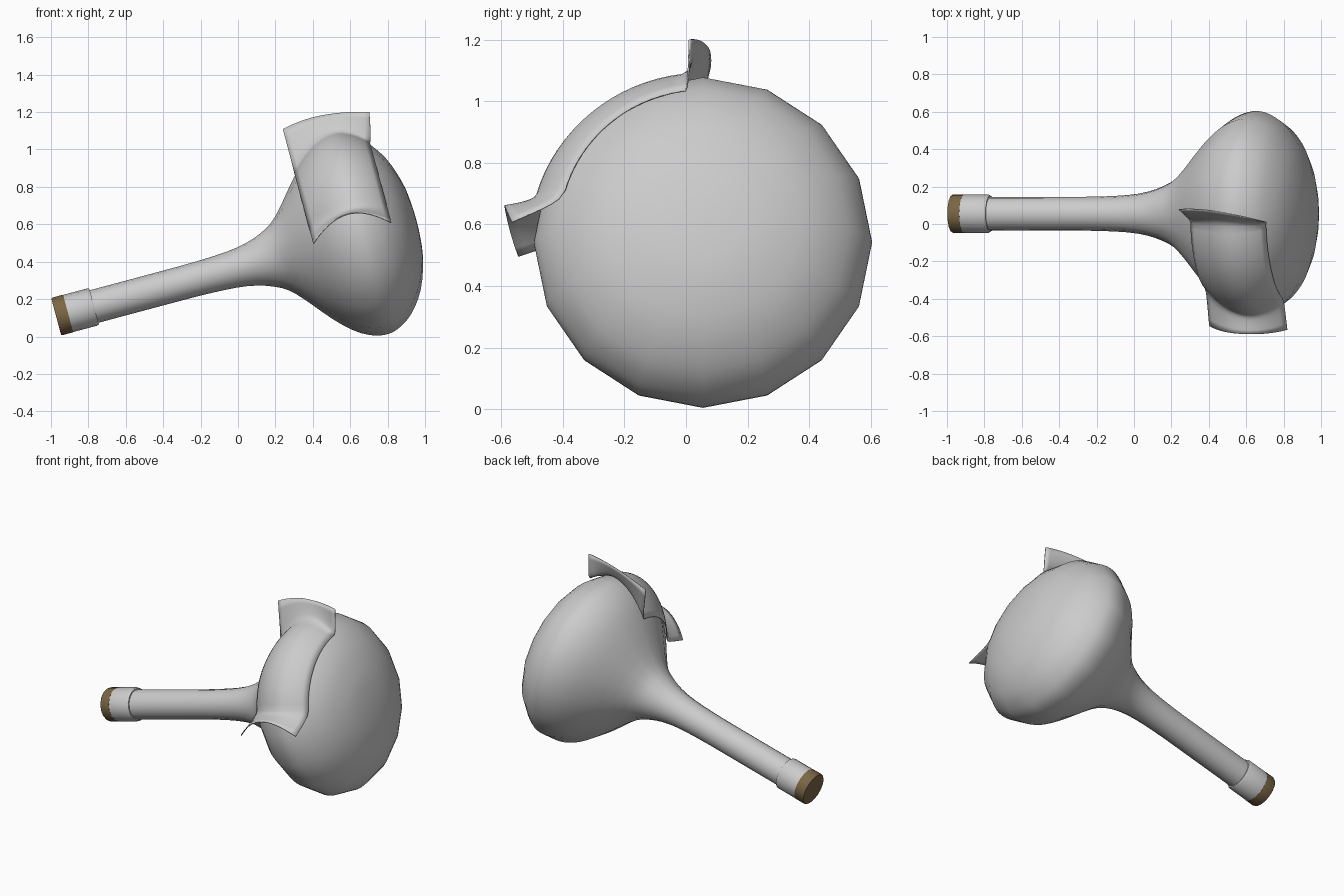
import bpy, bmesh, math
from mathutils import Vector

if "Cube" in bpy.data.objects:
    bpy.data.objects.remove(bpy.data.objects["Cube"])

# Bottle frame: tilted axis from the cork end towards the rounded base
TILT = math.radians(15)
P0 = Vector((-0.972, 0.055, 0.106))
U = Vector((math.cos(TILT), 0, math.sin(TILT)))
N = Vector((-math.sin(TILT), 0, math.cos(TILT)))
FRONT = Vector((0, -1, 0))
SIDES = 16


def place(t, r, a):
    return P0 + U * t + (FRONT * math.cos(a) + N * math.sin(a)) * r


def material(name, rgb):
    m = bpy.data.materials.new(name)
    m.diffuse_color = (*rgb, 1)
    m.use_nodes = True
    m.node_tree.nodes["Principled BSDF"].inputs["Base Color"].default_value = m.diffuse_color
    return m


grey = material("pale_grey", (0.6, 0.6, 0.6))
brown = material("cork_brown", (0.2, 0.135, 0.06))


def finish(name, bm, mat, angle=50):
    bmesh.ops.recalc_face_normals(bm, faces=bm.faces)
    me = bpy.data.meshes.new(name)
    bm.to_mesh(me)
    bm.free()
    me.materials.append(mat)
    ob = bpy.data.objects.new(name, me)
    bpy.context.collection.objects.link(ob)
    bpy.ops.object.select_all(action='DESELECT')
    bpy.context.view_layer.objects.active = ob
    ob.select_set(True)
    bpy.ops.object.shade_smooth_by_angle(angle=math.radians(angle))
    return ob


def lathe(name, profile, mat, angle=50):
    bm = bmesh.new()
    rings = []
    for t, r in profile:
        if r == 0:
            rings.append([bm.verts.new(place(t, 0, 0))] * SIDES)
        else:
            rings.append([bm.verts.new(place(t, r, 2 * math.pi * i / SIDES)) for i in range(SIDES)])
    for a, b in zip(rings, rings[1:]):
        for i in range(SIDES):
            j = (i + 1) % SIDES
            bm.faces.new(list(dict.fromkeys((a[i], a[j], b[j], b[i]))))
    return finish(name, bm, mat, angle)


def spline(pts, steps):
    out = []
    for i in range(len(pts) - 1):
        p = [Vector(pts[max(0, min(len(pts) - 1, i + k))]) for k in (-1, 0, 1, 2)]
        for s in range(steps):
            x = s / steps
            out.append(tuple(0.5 * (2 * p[1] + (p[2] - p[0]) * x
                       + (2 * p[0] - 5 * p[1] + 4 * p[2] - p[3]) * x * x
                       + (3 * p[1] - p[0] - 3 * p[2] + p[3]) * x ** 3)))
    return out + [pts[-1]]


# Bottle body and neck
curve = spline([(0.2, 0.09), (0.5, 0.09), (0.82, 0.092), (1.03, 0.107), (1.17, 0.148),
                (1.27, 0.215), (1.42, 0.39), (1.52, 0.485), (1.61, 0.535), (1.69, 0.549),
                (1.76, 0.53), (1.84, 0.475), (1.92, 0.365), (1.972, 0.22), (1.99, 0.1),
                (1.994, 0)], 3)
lathe("bottle", [(0.1, 0.09)] + curve, grey)

# Collar at the mouth and the cork
lathe("neck_collar", [(0.06, 0), (0.06, 0.103), (0.2, 0.103), (0.21, 0.098), (0.21, 0.088)], grey, 40)
lathe("cork", [(0, 0), (0, 0.1), (0.008, 0.104), (0.066, 0.104), (0.066, 0)], brown, 50)


# Wrapped label with both ends peeling away from the glass
def radius(t):
    for (t0, r0), (t1, r1) in zip(curve, curve[1:]):
        if t0 <= t <= t1:
            return r0 + (r1 - r0) * (t - t0) / (t1 - t0) + 0.013
    return 0.013


def blend(s, left, mid, right):
    return left * (1 - s) * (1 - 2 * s) + mid * 4 * s * (1 - s) + right * s * (2 * s - 1)


COLS, FLAP, WRAP = 16, 6, 16
bm = bmesh.new()
grid = []
for row in range(-FLAP, WRAP + FLAP + 1):
    line = []
    for c in range(COLS + 1):
        s = c / COLS
        t = 1.43 + 0.43 * s
        r = radius(t)
        a = 16 + 67 * min(max(row / WRAP, 0), 1)
        if row < 0:                      # front flap
            w = -row / FLAP
            edge, end = blend(s, 0.6, 0.655, 0.62), blend(s, 2, 11, 2)
            r += (edge - r) * w ** 1.4
            a += (end - a) * w ** 0.7
        elif row > WRAP:                 # top flap
            w = (row - WRAP) / FLAP
            edge, end = blend(s, 0.655, 0.672, 0.625), blend(s, 92, 91, 86)
            r += (edge - r) * w ** 1.4
            a += (end - a) * w ** 0.7
            t += 0.04 * w * max(0, s - 0.6) / 0.4
        line.append(bm.verts.new(place(t, r, math.radians(a))))
    grid.append(line)
for p, q in zip(grid, grid[1:]):
    for c in range(COLS):
        bm.faces.new((p[c], p[c + 1], q[c + 1], q[c]))
label = finish("peeling_label", bm, grey, 80)
mod = label.modifiers.new("thickness", 'SOLIDIFY')
mod.thickness = 0.005
mod.offset = 0
